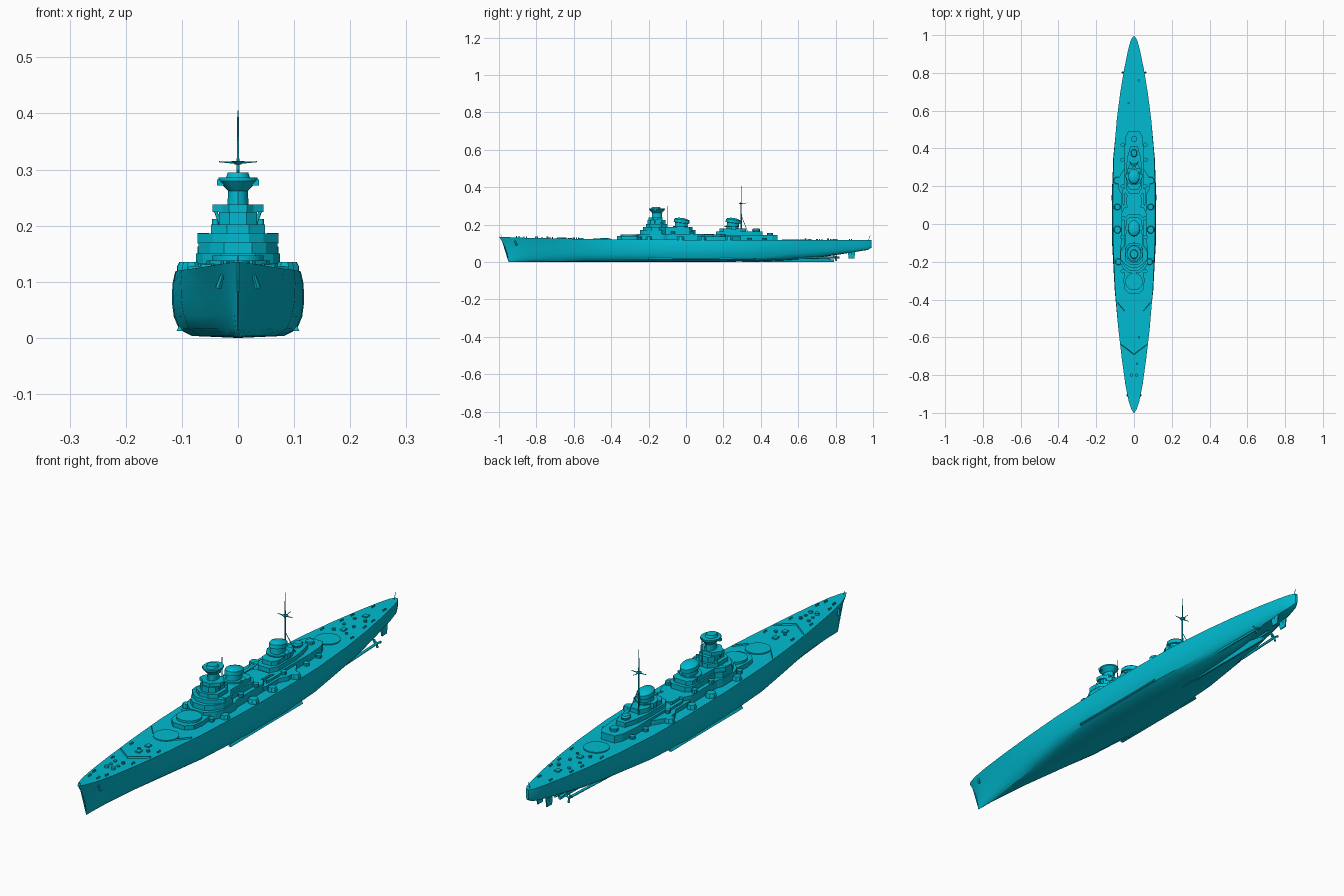
import bpy, bmesh, math, random
from mathutils import Vector

random.seed(4)
mat = bpy.data.materials.new("teal_paint")
mat.diffuse_color = (0.0, 0.5, 0.64, 1)


def loft(name, rings, smooth=None):
    """Skin closed rings of equal point count and cap both ends."""
    bm = bmesh.new()
    vs = [[bm.verts.new(p) for p in r] for r in rings]
    n = len(vs[0])
    for a, b in zip(vs, vs[1:]):
        for i in range(n):
            j = (i + 1) % n
            bm.faces.new((a[i], a[j], b[j], b[i]))
    bm.faces.new(vs[0][::-1])
    bm.faces.new(vs[-1])
    bmesh.ops.recalc_face_normals(bm, faces=bm.faces)
    me = bpy.data.meshes.new(name)
    bm.to_mesh(me)
    bm.free()
    me.materials.append(mat)
    ob = bpy.data.objects.new(name, me)
    bpy.context.collection.objects.link(ob)
    if smooth:
        bpy.ops.object.select_all(action='DESELECT')
        ob.select_set(True)
        bpy.context.view_layer.objects.active = ob
        bpy.ops.object.shade_smooth_by_angle(angle=math.radians(smooth))
    return ob


def house(name, half, z0, z1):
    """Deckhouse from a half outline mirrored across the centreline."""
    pts = half + [(-x, y) for x, y in reversed(half)]
    return loft(name, [[(x, y, z) for x, y in pts] for z in (z0, z1)])


def drum(name, x, y, levels, n=20, smooth=35):
    """Stacked ellipses: (z, rx, ry, y shift, slope along y)."""
    rings = []
    for z, rx, ry, dy, sl in levels:
        rings.append([(x + rx * math.cos(a), y + dy + ry * math.sin(a), z + sl * math.sin(a))
                      for a in (math.tau * (i + .5) / n for i in range(n))])
    return loft(name, rings, smooth)


def disc(name, x, y, z0, z1, r, n=20):
    return drum(name, x, y, [(z0, r, r, 0, 0), (z1, r, r, 0, 0)], n)


def rod(name, p0, p1, r0, r1=None, n=8):
    p0, p1 = Vector(p0), Vector(p1)
    q = (p1 - p0).to_track_quat('Z', 'Y')
    return loft(name, [[p + q @ Vector((r * math.cos(math.tau * i / n), r * math.sin(math.tau * i / n), 0))
                        for i in range(n)] for p, r in ((p0, r0), (p1, r0 if r1 is None else r1))], 50)


def box(name, x, y, z, sx, sy, sz):
    c = [(-1, -1), (1, -1), (1, 1), (-1, 1)]
    return loft(name, [[(x + a * sx / 2, y + b * sy / 2, k) for a, b in c] for k in (z, z + sz)])


# Hull: sections blend from a flared bow shape to a full midship shape
MID = [(.02, 0), (.70, .03), (.89, .13), (.97, .32), (1, .55), (.99, .82), (.95, 1)]
BOW = [(.03, 0), (.14, .03), (.28, .13), (.45, .32), (.62, .55), (.82, .82), (1, 1)]
stations = [  # y, stem rake, half width, fullness, keel z, deck z
    (-.95, .05, .002, 0, 0, .135), (-.935, .045, .014, 0, 0, .134), (-.90, .035, .029, 0, 0, .132),
    (-.83, .02, .046, .1, 0, .129), (-.70, .01, .066, .3, 0, .126), (-.55, 0, .086, .6, 0, .123),
    (-.35, 0, .105, .9, 0, .121), (-.10, 0, .116, 1, 0, .119), (.15, 0, .118, 1, 0, .118),
    (.35, 0, .113, .9, .002, .117), (.55, 0, .095, .75, .01, .117), (.70, 0, .075, .7, .022, .117),
    (.82, 0, .054, .7, .04, .117), (.92, 0, .033, .8, .056, .117), (.97, 0, .019, .8, .064, .117),
    (.992, 0, .006, .8, .076, .117)]
rings = []
for y, rake, w, f, zb, zd in stations:
    half = []
    for (mx, mz), (bx, bz) in zip(MID, BOW):
        half.append((w * (f * mx + (1 - f) * bx), y - rake * mz ** 2, zb + (zd - zb) * mz))
    rings.append(half + [(-a, b, c) for a, b, c in reversed(half)])
loft("hull", rings, 32)


def deck_z(y):
    for a, b in zip(stations, stations[1:]):
        if a[0] <= y <= b[0]:
            return a[5] + (b[5] - a[5]) * (y - a[0]) / (b[0] - a[0])
    return .134


# Underwater gear
loft("skeg", [[(-.003, y, 0), (.003, y, 0), (.008, y, z), (-.008, y, z)]
              for y, z in ((.3, .006), (.55, .016), (.7, .028), (.79, .012))])
for s in (-1, 1):
    rod("propeller_shaft", (s * .055, .5, .018), (s * .048, .8, .024), .005)
    rod("shaft_strut", (s * .048, .79, .024), (s * .03, .79, .05), .003)
    rod("rudder_stock", (s * .02, .885, .04), (s * .02, .885, .07), .004)
    loft("rudder", [[(s * .02 - .003, y0, z), (s * .02 + .003, y0, z), (s * .02 + .002, y1, z),
                     (s * .02 - .002, y1, z)] for z, y0, y1 in ((.018, .87, .9), (.055, .865, .905))])
    loft("bilge_keel", [[(s * .098, y, .012), (s * .104, y, .022), (s * .110, y, .012)] for y in (-.2, .25)])
    for k in range(3):
        a = math.tau * k / 3 + .5
        rod("propeller_blade", (s * .048, .8, .024),
            (s * .048 + .018 * math.cos(a), .803, .024 + .018 * math.sin(a)), .003, .005, 4)
rod("centre_shaft", (0, .7, .02), (0, .82, .024), .005)

# Main gun rings, no turrets fitted
disc("gun_ring_fore", 0, -.45, .115, .126, .047, 28)
disc("gun_ring_aft", 0, .56, .11, .121, .047, 28)
house("raised_ring_house", [(.025, -.37), (.05, -.345), (.056, -.3), (.048, -.23)], .115, .138)
disc("gun_ring_raised", 0, -.305, .13, .147, .046, 28)

# Forward superstructure tiers
house("fore_base", [(.03, -.26), (.062, -.23), (.075, -.2), (.075, -.12), (.066, -.1), (.066, .06), (.05, .09)], .11, .15)
house("fore_tier_1", [(.025, -.245), (.05, -.225), (.07, -.19), (.07, -.13), (.05, -.11), (.05, .03), (.03, .05)], .15, .17)
house("fore_tier_2", [(.02, -.23), (.045, -.215), (.072, -.185), (.072, -.145), (.045, -.11), (.042, .02), (.025, .035)], .168, .186)
house("bridge_tier_1", [(.02, -.215), (.048, -.195), (.048, -.13), (.025, -.1)], .186, .202)
house("bridge_tier_2", [(.015, -.205), (.034, -.19), (.034, -.13), (.02, -.11)], .202, .224)
house("bridge_wings", [(.016, -.2), (.028, -.185), (.045, -.175), (.045, -.155), (.025, -.125)], .224, .238)
drum("tower", 0, -.155, [(.19, .022, .032, 0, 0), (.262, .018, .026, 0, 0), (.266, .022, .03, 0, 0),
                         (.28, .036, .042, 0, 0), (.286, .036, .042, 0, 0)], 14)
drum("tower_director", 0, -.16, [(.286, .022, .026, 0, 0), (.295, .019, .022, 0, 0)], 12)
box("rangefinder_arm", 0, -.165, .272, .074, .012, .01)
rod("fore_pole", (0, -.1, .19), (0, -.1, .3), .0018, .001)
for s in (-1, 1):
    box("bridge_side_cabin", s * .062, -.165, .175, .02, .03, .012)
    rod("bridge_wing_brace", (s * .03, -.165, .2), (s * .04, -.165, .226), .003)
    rod("signal_lamp", (s * .04, -.13, .2), (s * .04, -.13, .212), .006)

# Funnels with raked caps
for name, y, k in (("fore_funnel", -.03, 1), ("aft_funnel", .245, .95)):
    drum(name, 0, y, [(.14, .027 * k, .034 * k, 0, 0), (.208, .027 * k, .034 * k, .006, -.004),
                      (.21, .032 * k, .042 * k, .006, -.005), (.225, .031 * k, .041 * k, .008, -.005),
                      (.229, .027 * k, .036 * k, .008, -.005), (.235, .012 * k, .016 * k, .008, -.002)], 24)
    disc("funnel_platform", 0, y, .186, .191, .041, 12)
    for s in (-1, 1):
        box("funnel_searchlight_stand", s * .036, y + .01, .17, .016, .022, .022)

# Midships and aft superstructure
house("mid_house", [(.06, .05), (.068, .08), (.068, .16), (.085, .19), (.085, .24), (.06, .28), (.045, .3)], .11, .135)
house("mid_hangar", [(.03, .08), (.04, .1), (.04, .14), (.03, .15)], .13, .15)
house("aft_base", [(.03, .14), (.05, .17), (.052, .38), (.045, .46), (.03, .49)], .11, .145)
house("aft_tier_1", [(.025, .16), (.042, .19), (.042, .3), (.034, .36), (.02, .41)], .145, .163)
house("aft_tier_2", [(.02, .18), (.034, .2), (.034, .29), (.02, .32)], .163, .18)
drum("aft_director", 0, .375, [(.16, .014, .018, 0, 0), (.172, .018, .022, 0, 0), (.178, .014, .017, 0, 0)], 10)
disc("aft_lookout", 0, .45, .14, .156, .016, 10)

# Main mast with yard and crosstrees
rod("main_mast", (0, .295, .15), (0, .295, .32), .004, .0025)
rod("mast_pole", (0, .295, .32), (0, .295, .405), .0022, .0012)
rod("mast_platform", (0, .295, .309), (0, .295, .315), .006, .012)
for s in (-1, 1):
    rod("mast_yard", (0, .295, .312), (s * .034, .295, .314), .0025, .001, 6)
    rod("mast_stay", (s * .022, .33, .16), (0, .295, .25), .0015, n=6)
rod("mast_gaff", (0, .295, .312), (0, .33, .316), .002, .001, 6)

# Secondary gun mounts, tubs and boats along both sides
for s in (-1, 1):
    for y, x, r in ((-.2, .083, .018), (-.03, .088, .021), (.09, .088, .018), (.23, .09, .02)):
        drum("side_gun_base", s * x, y, [(.11, r, r, 0, 0), (.128, r, r, 0, 0), (.135, r * .8, r * .85, 0, 0)], 8)
    for y, x, z in ((-.25, .06, .12), (-.07, .062, .15), (.03, .058, .15), (.2, .06, .135),
                    (.34, .062, .115), (.42, .06, .115)):
        disc("light_gun_tub", s * x, y, z, z + .013, .011, 10)
    for y in (.125, .165):
        loft("ship_boat", [[(s * .055 + a * w, y + dy, z) for a, z in ((-.5, .135), (.5, .135), (1, .147), (-1, .147))]
                           for dy, w in ((-.028, .001), (-.015, .007), (.015, .007), (.025, .003))])
    # Breakwaters
    for x0, y0, x1, y1 in ((0, -.69, .066, -.64), (.05, -.46, .088, -.415)):
        loft("breakwater", [[(s * x, y - .003, z - .003), (s * x, y + .003, z - .003), (s * x, y, z + .006)]
                            for x, y, z in ((x0, y0, deck_z(y0)), (x1, y1, deck_z(y1)))])
    # Bollards, hatches and ventilators
    for y, x in ((-.9, .018), (-.86, .028), (-.72, .045), (-.58, .06), (.62, .065), (.72, .05), (.78, .045), (.88, .025)):
        for d in (-.006, .006):
            disc("bollard", s * x, y + d, .11, deck_z(y) + .006, .003, 8)
    for y in (-.77, -.74, -.6, .64, .7, .76):
        x = random.uniform(.012, .03)
        disc("vent", s * x, y, .11, deck_z(y) + random.uniform(.004, .009), .006, 8)
    disc("capstan", s * .014, -.8, .11, deck_z(-.8) + .008, .008, 12)
    rod("anchor", (s * .028, -.915, .112), (s * .035, -.905, .09), .004, .006, 6)
for y in (-.62, -.56, .66, .8):
    box("deck_hatch", 0, y, .11, .018, .022, deck_z(y) + .005 - .11)
rod("bow_staff", (0, -.985, .13), (0, -.99, .146), .0012, n=6)
rod("stern_staff", (0, .975, .115), (0, .985, .142), .0012, n=6)
